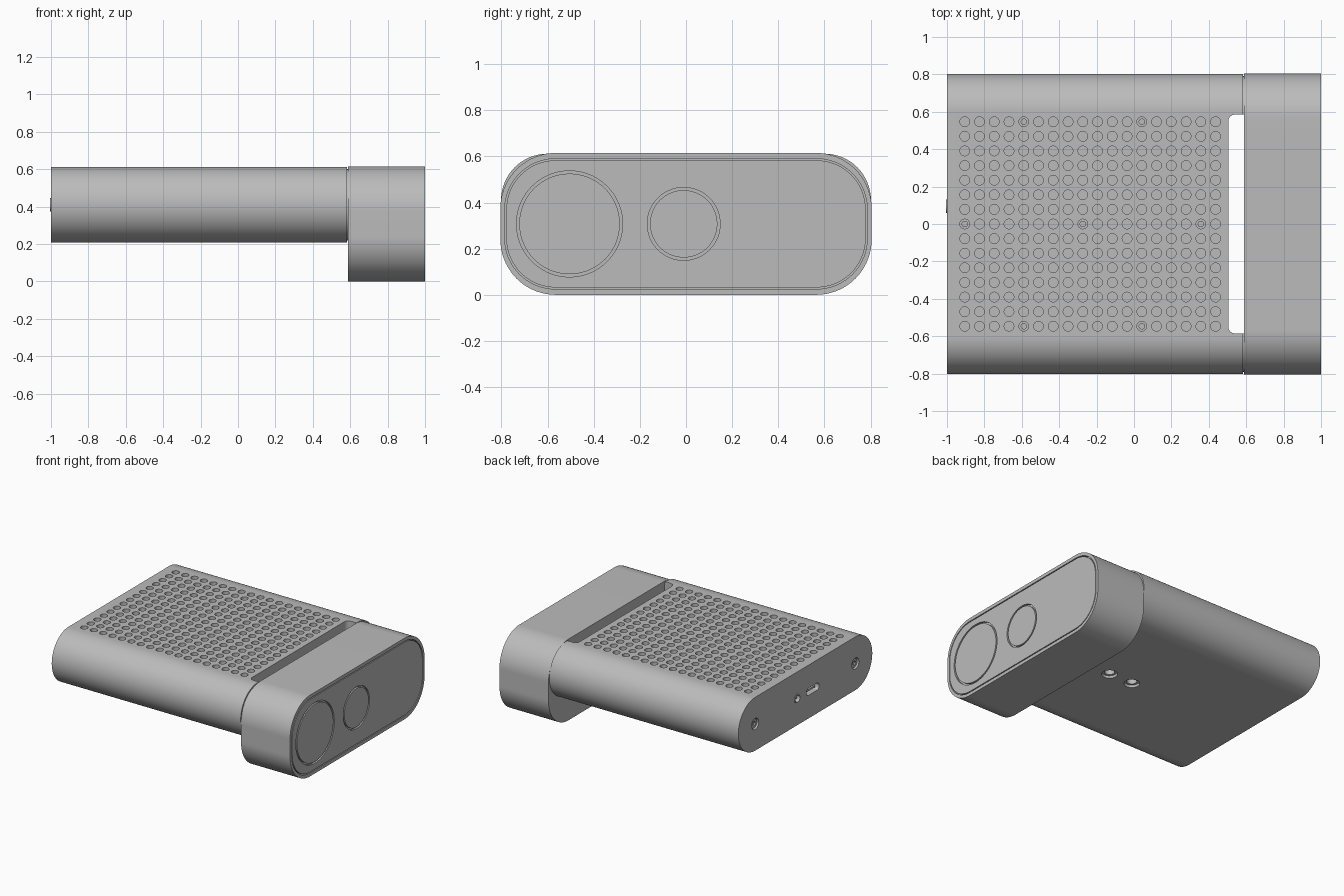
import bpy, bmesh, math

cube = bpy.data.objects.get("Cube")
if cube:
    bpy.data.objects.remove(cube, do_unlink=True)

grey = bpy.data.materials.new("mid grey")
grey.use_nodes = True
colour = (0.5, 0.5, 0.5, 1)
grey.diffuse_color = colour
grey.node_tree.nodes["Principled BSDF"].inputs["Base Color"].default_value = colour


def outline(w, h, r, cu=0, cv=0, steps=12):
    """Rounded rectangle; becomes a circle when w = h = 2r."""
    points = []
    for k, (su, sv) in enumerate([(1, 1), (-1, 1), (-1, -1), (1, -1)]):
        for i in range(steps + 1):
            a = math.pi / 2 * (k + i / steps)
            points.append((cu + su * (w / 2 - r) + r * math.cos(a),
                           cv + sv * (h / 2 - r) + r * math.sin(a)))
    return points


def circle(r, cu, cv, steps=6):
    return outline(2 * r, 2 * r, r, cu, cv, steps)


def build(name, prisms):
    """Make one object from (outline, axis, low, high) prisms."""
    bm = bmesh.new()
    for points, axis, lo, hi in prisms:
        def place(p, t):
            return (t, p[0], p[1]) if axis == "x" else (p[0], p[1], t)
        clean = [p for i, p in enumerate(points) if math.dist(p, points[i - 1]) > 1e-5]
        low = [bm.verts.new(place(p, lo)) for p in clean]
        high = [bm.verts.new(place(p, hi)) for p in clean]
        bm.faces.new(low[::-1])
        bm.faces.new(high)
        for i in range(len(low)):
            bm.faces.new((low[i - 1], low[i], high[i], high[i - 1]))
    bmesh.ops.recalc_face_normals(bm, faces=bm.faces)
    mesh = bpy.data.meshes.new(name)
    bm.to_mesh(mesh)
    bm.free()
    mesh.materials.append(grey)
    obj = bpy.data.objects.new(name, mesh)
    bpy.context.collection.objects.link(obj)
    return obj


def cut(obj, prisms):
    cutter = build("cutter", prisms)
    cutter.hide_render = True
    mod = obj.modifiers.new("cut", "BOOLEAN")
    mod.operation, mod.solver, mod.object = "DIFFERENCE", "EXACT", cutter
    bpy.context.view_layer.objects.active = obj
    bpy.ops.object.modifier_apply(modifier=mod.name)
    bpy.data.objects.remove(cutter, do_unlink=True)


def finish(obj):
    bpy.ops.object.select_all(action="DESELECT")
    obj.select_set(True)
    bpy.context.view_layer.objects.active = obj
    bpy.ops.object.shade_smooth_by_angle(angle=math.radians(30))
    mod = obj.modifiers.new("even shading", "WEIGHTED_NORMAL")
    mod.keep_sharp = True


TOP, MID = 0.615, 0.41          # body top and centre height
HEAD_MID = 0.3075
pitch_x, pitch_y = 0.0789, 0.0781
slot = (outline(0.2, 1.17, 0.035, 0.605, 0), "z", 0, 1)

# Main body with vent holes, slot, ports and tripod sockets
body = build("main_body", [(outline(1.604, 0.404, 0.202, 0, MID, 16), "x", -1, 0.584)])
vents = [(circle(0.026, -0.905 + i * pitch_x, (j - 7) * pitch_y), "z", TOP - 0.035, 1)
         for i in range(18) for j in range(15)]
cut(body, vents)
cut(body, [slot])
cut(body, [(circle(0.042, y, MID), "x", -1.1, -0.975) for y in (-0.6, 0.6)]
    + [(circle(0.036, 0.095, MID), "x", -1.1, -0.93),
       (outline(0.15, 0.055, 0.025, -0.09, MID, 6), "x", -1.1, -0.93)])
cut(body, [(circle(0.055, x, 0), "z", 0, 0.26) for x in (0.02, 0.22)])

# Recessed neck joining the body to the head
neck = build("neck", [(outline(1.58, 0.38, 0.19, 0, MID, 16), "x", 0.57, 0.6)])
cut(neck, [slot])

# Head shell with a shallow pocket for the face plate
head = build("head_shell", [(outline(1.61, TOP, 0.24, 0, HEAD_MID, 18), "x", 0.589, 1)])
cut(head, [(outline(1.572, 0.565, 0.22, 0, HEAD_MID, 18), "x", 0.97, 1.1)])

# Face plate with two lens windows set in fine grooves
lenses = [("large_lens", -0.505, 0.23), ("small_lens", -0.01, 0.158)]
plate = build("face_plate", [(outline(1.558, 0.551, 0.213, 0, HEAD_MID, 18), "x", 0.965, 1)])
cut(plate, [(circle(r, y, HEAD_MID, 18), "x", 0.985, 1.1) for _, y, r in lenses])
parts = [body, neck, head, plate]
for name, y, r in lenses:
    parts.append(build(name, [(circle(r - 0.012, y, HEAD_MID, 18), "x", 0.98, 1)]))

# Screw heads with hexagonal sockets on the rear
for side, y in (("left", 0.6), ("right", -0.6)):
    screw = build("rear_screw_" + side, [(circle(0.034, y, MID), "x", -0.99, -0.97)])
    hexagon = [(y + 0.018 * math.cos(k * math.pi / 3), MID + 0.018 * math.sin(k * math.pi / 3))
               for k in range(6)]
    cut(screw, [(hexagon, "x", -1.1, -0.98)])
    parts.append(screw)

# Port details: jack collar and pin, socket tongue
collar = build("jack_collar", [(circle(0.036, 0.095, MID), "x", -1.004, -0.925)])
cut(collar, [(circle(0.026, 0.095, MID), "x", -1.1, -0.94)])
parts += [collar,
          build("jack_pin", [(circle(0.008, 0.095, MID), "x", -0.99, -0.925)]),
          build("socket_tongue", [(outline(0.1, 0.014, 0.005, -0.09, MID, 3), "x", -0.985, -0.925)])]

# Threaded inserts in the tripod sockets
for name, x in (("rear_tripod_insert", 0.02), ("front_tripod_insert", 0.22)):
    insert = build(name, [(circle(0.052, x, 0), "z", 0.225, 0.28)])
    cut(insert, [(circle(0.035, x, 0), "z", 0, 0.27)])
    parts.append(insert)

# Fixings glimpsed below some of the vents
spots = [(i, j) for i in (4, 12) for j in (0, 14)] + [(i, 7) for i in (0, 8, 16)]
parts.append(build("inner_fixings", [
    (circle(0.017, -0.905 + i * pitch_x, (j - 7) * pitch_y), "z", TOP - 0.04, TOP - 0.025)
    for i, j in spots]))

for part in parts:
    finish(part)
